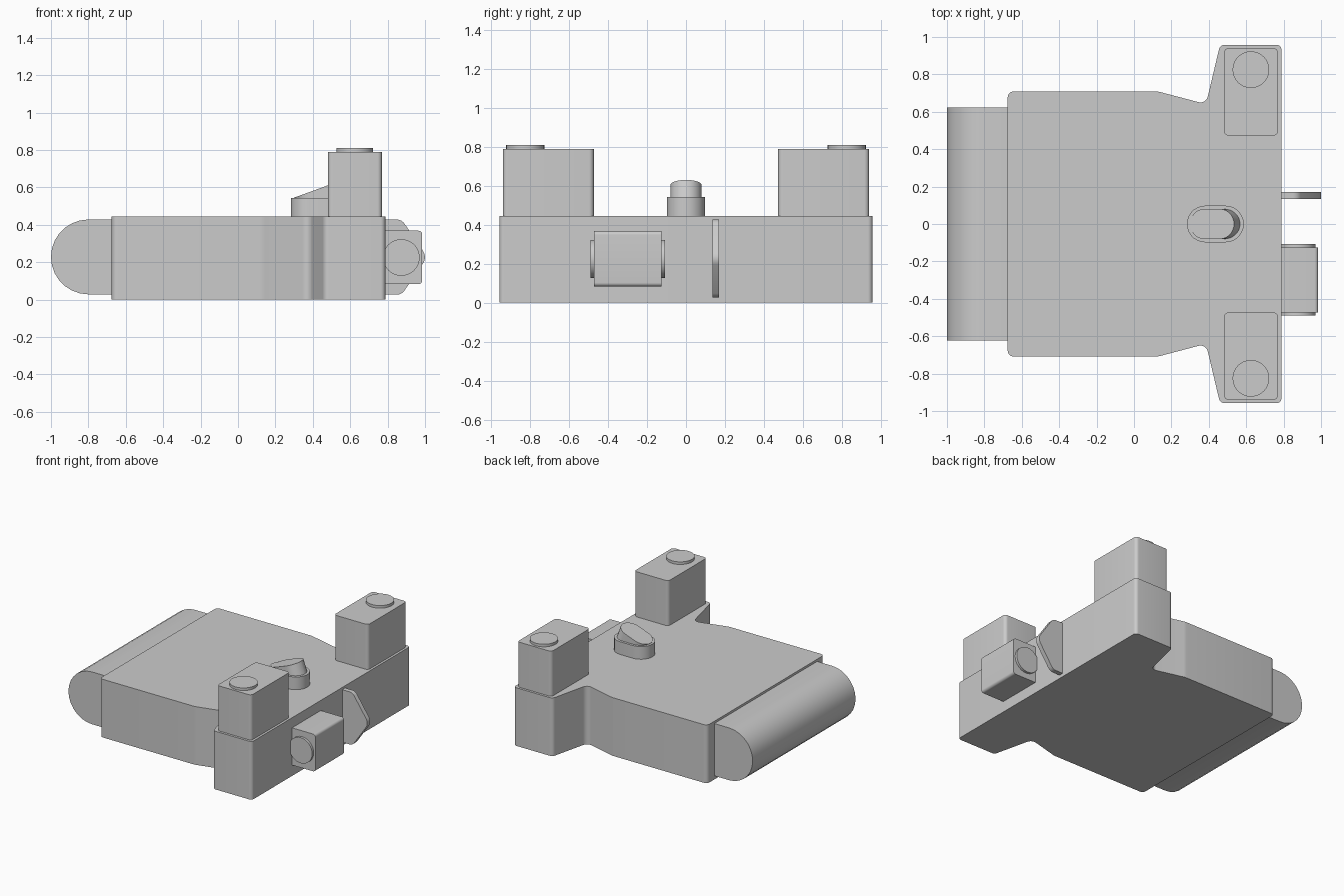
import bpy, bmesh
from math import radians, pi, tan, ceil
from mathutils import Vector, Matrix

cube = bpy.data.objects.get("Cube")
if cube:
    bpy.data.objects.remove(cube, do_unlink=True)

GREY = (0.6, 0.6, 0.6, 1)
grey = bpy.data.materials.new("plain grey")
grey.use_nodes = True
grey.diffuse_color = GREY
grey.node_tree.nodes["Principled BSDF"].inputs["Base Color"].default_value = GREY

# Axis frames: profile plane plus extrusion direction
UP = Matrix.Identity(4)
ALONG_Y = Matrix(((1, 0, 0, 0), (0, 0, 1, 0), (0, 1, 0, 0), (0, 0, 0, 1)))


def fillet(corners, step=15):
    """Round each (x, y, radius) corner with a tangent arc."""
    out = []
    for i, (x, y, r) in enumerate(corners):
        p = Vector((x, y))
        if r == 0:
            out.append(p)
            continue
        a = (Vector(corners[i - 1][:2]) - p).normalized()
        b = (Vector(corners[(i + 1) % len(corners)][:2]) - p).normalized()
        half = a.angle(b) / 2
        centre = p + (a + b).normalized() * (r / abs(pi_sin(half)))
        start = p + a * (r / tan(half)) - centre
        end = p + b * (r / tan(half)) - centre
        turn = -start.angle_signed(end)
        n = max(2, ceil(abs(turn) / radians(step)))
        out += [centre + Matrix.Rotation(turn * k / n, 2) @ start for k in range(n + 1)]
    return out


def pi_sin(angle):
    return Vector((1, 0)).cross(Matrix.Rotation(angle, 2) @ Vector((1, 0)))


def box(x0, x1, y0, y1, r):
    return fillet([(x0, y0, r), (x1, y0, r), (x1, y1, r), (x0, y1, r)])


def circle(x, y, r, n=32):
    return [Vector((x, y)) + Matrix.Rotation(2 * pi * k / n, 2) @ Vector((r, 0)) for k in range(n)]


def prism(name, outline, low, high, frame=UP):
    """Extrude a flat outline from low to high along the frame's third axis."""
    bm = bmesh.new()
    face = bm.faces.new([bm.verts.new((p.x, p.y, low)) for p in outline])
    ext = bmesh.ops.extrude_face_region(bm, geom=[face])["geom"]
    bmesh.ops.translate(bm, vec=(0, 0, high - low),
                        verts=[v for v in ext if isinstance(v, bmesh.types.BMVert)])
    bmesh.ops.transform(bm, matrix=frame, verts=bm.verts)
    bmesh.ops.remove_doubles(bm, verts=bm.verts, dist=1e-5)
    bmesh.ops.recalc_face_normals(bm, faces=bm.faces)
    mesh = bpy.data.meshes.new(name)
    bm.to_mesh(mesh)
    bm.free()
    mesh.materials.append(grey)
    obj = bpy.data.objects.new(name, mesh)
    bpy.context.collection.objects.link(obj)
    bpy.ops.object.select_all(action="DESELECT")
    obj.select_set(True)
    bpy.context.view_layer.objects.active = obj
    bpy.ops.object.shade_smooth_by_angle(angle=radians(30))
    return obj


# Main body with flared ends
half = [(-0.675, 0.708, 0.03), (0.13, 0.708, 0.1), (0.385, 0.641, 0.04),
        (0.46, 0.958, 0.03), (0.788, 0.958, 0.025)]
body = half + [(x, -y, r) for x, y, r in reversed(half)]
prism("body", fillet(body), 0, 0.445)

# Rounded bar along the edge
prism("edge_bar", box(-1, -0.4, 0.028, 0.428, 0.1999), -0.622, 0.622, ALONG_Y)

# Upright blocks with round caps
for side, s in (("back", 1), ("front", -1)):
    y0, y1 = sorted((0.473 * s, 0.94 * s))
    prism(side + "_block", box(0.481, 0.77, y0, y1, 0.025), 0.44, 0.79)
    prism(side + "_cap", circle(0.625, 0.825 * s, 0.098), 0.78, 0.81)

# Slotted knob with a tilted lever
prism("knob_base", box(0.283, 0.587, -0.098, 0.098, 0.0979), 0.44, 0.542)
tilt = Matrix.Translation((0.3, 0, 0.545)) @ Matrix.Rotation(radians(-20), 4, "Y")
prism("knob_lever", box(0, 0.25, -0.08, 0.08, 0.0799), -0.1, 0, tilt)

# Side pod with round end plates
prism("side_pod", box(0.7, 0.985, 0.083, 0.368, 0.02), -0.472, -0.125, ALONG_Y)
prism("pod_end_plates", circle(0.873, 0.225, 0.098), -0.49, -0.107, ALONG_Y)

# Thin pointed fin
fin = [(0.7, 0.428, 0), (0.875, 0.428, 0.05), (1.012, 0.235, 0.06),
       (1.012, 0.219, 0.06), (0.875, 0.026, 0.05), (0.7, 0.026, 0)]
fin[2:4] = [(1.012, 0.227, 0.06)]
prism("side_fin", fillet(fin), 0.135, 0.17, ALONG_Y)
